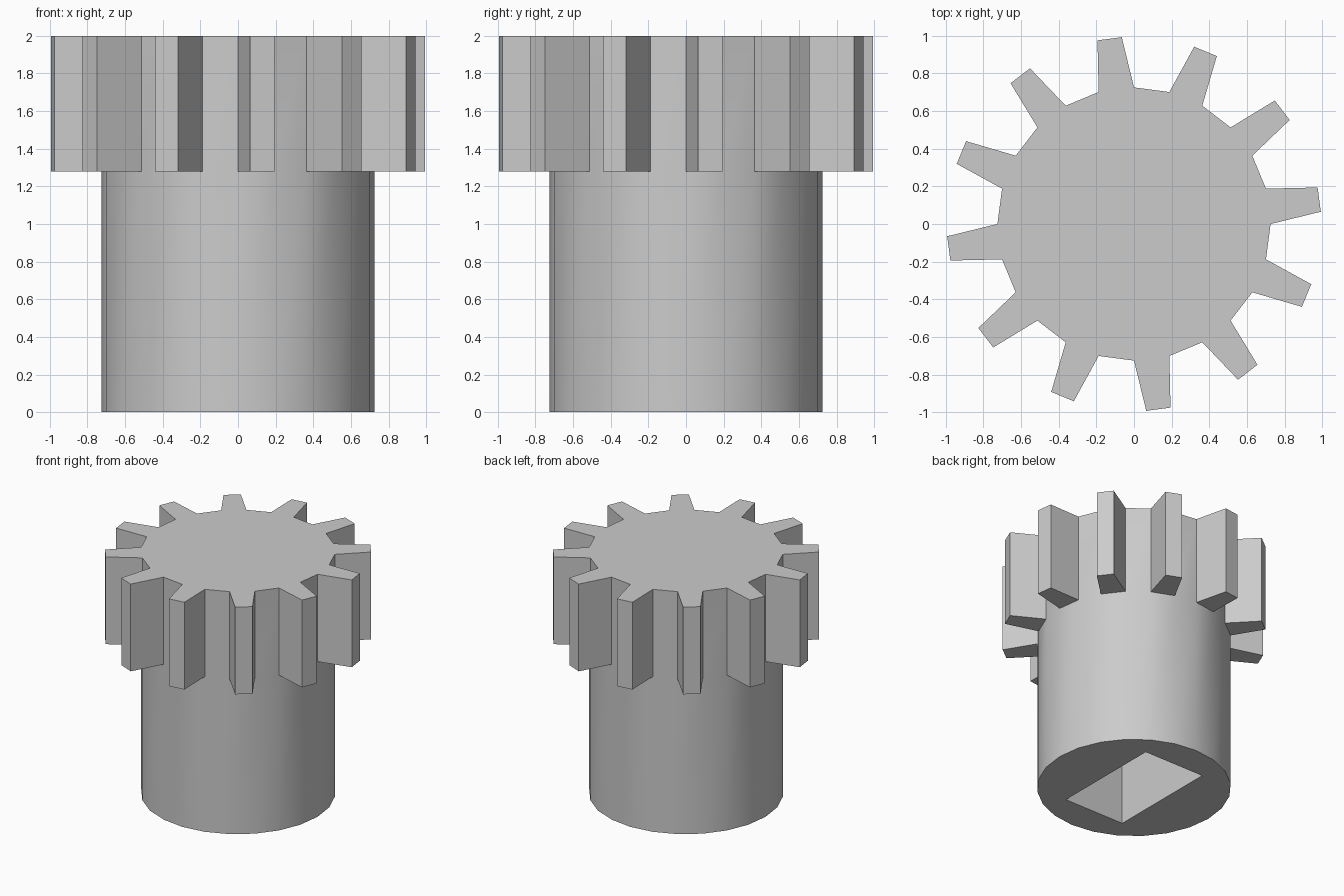
import bpy
import bmesh
from math import cos, sin, atan2, pi

SIDES = 24
BODY_R, TIP_R = 0.726, 0.995
TOOTH_Z, TOP_Z = 1.28, 2.0
STEP = 2 * pi / SIDES

cube = bpy.data.objects.get("Cube")
if cube:
    bpy.data.objects.remove(cube, do_unlink=True)

grey = bpy.data.materials.new("light_grey")
grey.use_nodes = True
grey.diffuse_color = (0.6, 0.6, 0.6, 1)
grey.node_tree.nodes["Principled BSDF"].inputs["Base Color"].default_value = (0.6, 0.6, 0.6, 1)


def add_object(name, bm):
    mesh = bpy.data.meshes.new(name)
    bmesh.ops.recalc_face_normals(bm, faces=bm.faces)
    bm.to_mesh(mesh)
    bm.free()
    mesh.materials.append(grey)
    obj = bpy.data.objects.new(name, mesh)
    bpy.context.collection.objects.link(obj)
    return obj


# Shaft: stacked rings with closed ends
bm = bmesh.new()
rings = [[bm.verts.new((BODY_R * cos(i * STEP), BODY_R * sin(i * STEP), z))
          for i in range(SIDES)] for z in (0, TOOTH_Z, TOP_Z)]
bm.faces.new(reversed(rings[0]))
bm.faces.new(rings[-1])
tooth_faces = []
for level, (low, high) in enumerate(zip(rings, rings[1:])):
    for i in range(SIDES):
        j = (i + 1) % SIDES
        face = bm.faces.new((low[i], low[j], high[j], high[i]))
        if level == 1 and i % 2 == 0:
            tooth_faces.append(face)

# Teeth: pull out every second upper facet and taper it to the tip
for face in bmesh.ops.extrude_discrete_faces(bm, faces=tooth_faces)["faces"]:
    centre = face.calc_center_median()
    mid = atan2(centre.y, centre.x)
    for v in face.verts:
        side = 1 if centre.x * v.co.y - centre.y * v.co.x > 0 else -1
        angle = mid + side * STEP / 4
        v.co.x, v.co.y = TIP_R * cos(angle), TIP_R * sin(angle)
bmesh.ops.remove_doubles(bm, verts=bm.verts, dist=0.0001)
gear = add_object("pinion_gear", bm)

# Rectangular socket cut up into the underside
bm = bmesh.new()
bmesh.ops.create_cube(bm, size=1)
for v in bm.verts:
    v.co.x *= 0.55
    v.co.y *= 0.93
    v.co.z = TOOTH_Z if v.co.z > 0 else -0.2
cutter = add_object("socket_cutter", bm)
cutter.hide_render = True

cut = gear.modifiers.new("socket", 'BOOLEAN')
cut.operation = 'DIFFERENCE'
cut.solver = 'EXACT'
cut.object = cutter

bpy.ops.object.select_all(action='DESELECT')
gear.select_set(True)
bpy.context.view_layer.objects.active = gear
bpy.ops.object.modifier_apply(modifier=cut.name)
bpy.data.objects.remove(cutter, do_unlink=True)

# Smooth round wall, crisp teeth
bpy.ops.object.shade_smooth_by_angle(angle=pi / 6)
